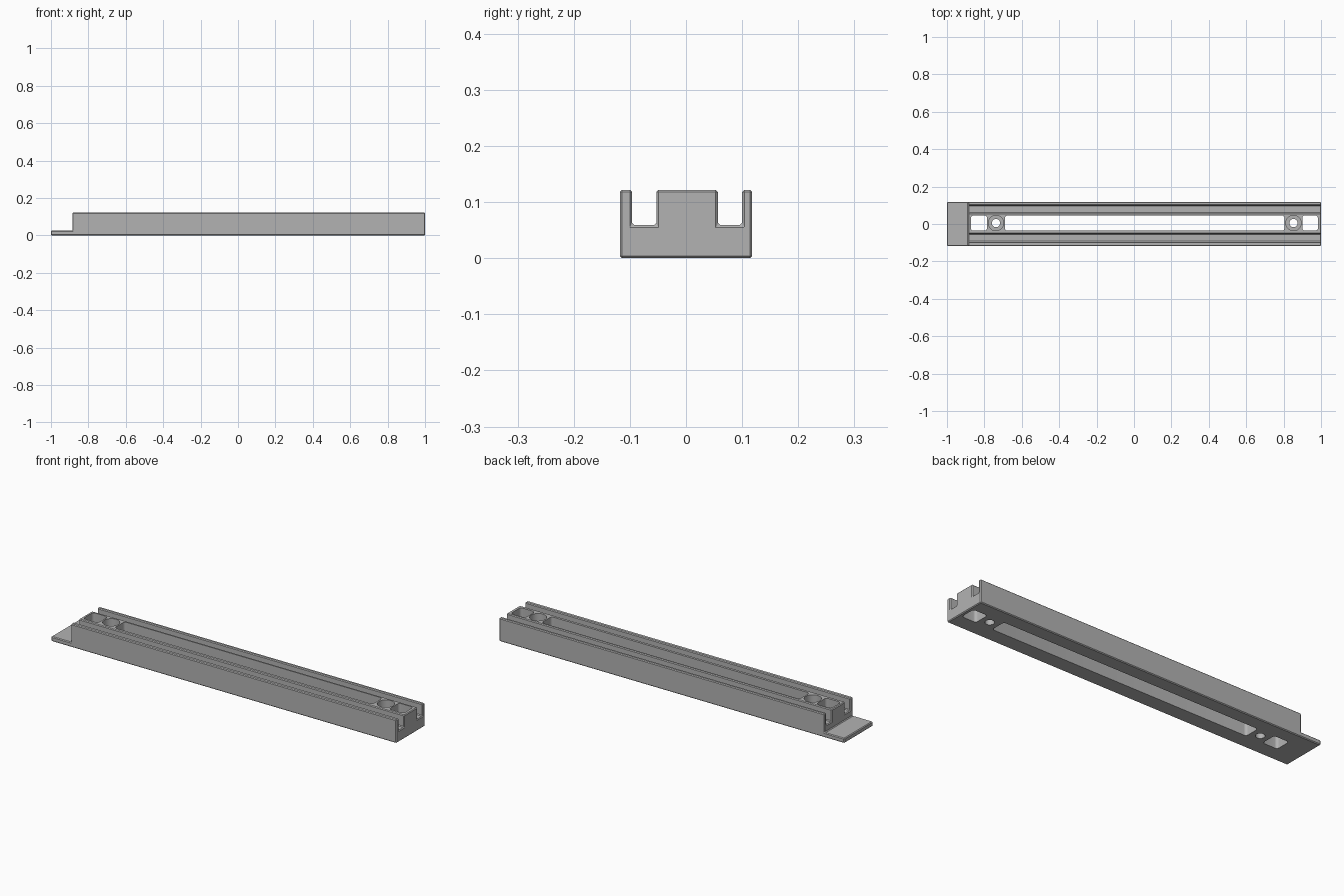
import bpy, bmesh
from mathutils import Matrix, Vector

cube = bpy.data.objects.get("Cube")
if cube:
    bpy.data.objects.remove(cube, do_unlink=True)

HEIGHT, FLOOR, FLANGE = 0.122, 0.059, 0.025
STEP_X, MID_Y = -0.885, 0.005

grey = bpy.data.materials.new("plain grey")
grey.use_nodes = True
grey.diffuse_color = (0.45, 0.45, 0.45, 1)
grey.node_tree.nodes["Principled BSDF"].inputs["Base Color"].default_value = grey.diffuse_color


def finish(bm, name):
    bmesh.ops.recalc_face_normals(bm, faces=bm.faces)
    mesh = bpy.data.meshes.new(name)
    bm.to_mesh(mesh)
    bm.free()
    mesh.materials.append(grey)
    obj = bpy.data.objects.new(name, mesh)
    bpy.context.collection.objects.link(obj)
    return obj


def box(name, lo, hi, radius=0):
    """Box with optionally rounded upright edges."""
    lo, hi = Vector(lo), Vector(hi)
    bm = bmesh.new()
    bmesh.ops.create_cube(bm, size=1, matrix=Matrix.Translation((lo + hi) / 2)
                          @ Matrix.Diagonal((*(hi - lo), 1)))
    if radius:
        upright = [e for e in bm.edges if abs(e.verts[0].co.z - e.verts[1].co.z) > 0.01]
        bmesh.ops.bevel(bm, geom=upright, offset=radius, segments=5, profile=0.5, affect='EDGES')
    return finish(bm, name)


def cylinder(name, x, radius, z0, z1):
    bm = bmesh.new()
    bmesh.ops.create_cone(bm, cap_ends=True, segments=48, radius1=radius, radius2=radius,
                          depth=z1 - z0, matrix=Matrix.Translation((x, MID_Y, (z0 + z1) / 2)))
    return finish(bm, name)


def apply(obj, mod):
    bpy.context.view_layer.objects.active = obj
    bpy.ops.object.modifier_apply(modifier=mod.name)


def cut(obj, cutter):
    mod = obj.modifiers.new("cut", 'BOOLEAN')
    mod.operation, mod.solver, mod.object = 'DIFFERENCE', 'EXACT', cutter
    apply(obj, mod)
    bpy.data.objects.remove(cutter, do_unlink=True)


# Rail: cross-section with two grooves, swept along x
section = [(-0.118, 0), (0.118, 0), (0.118, HEIGHT), (0.1, HEIGHT), (0.1, FLOOR),
           (0.057, FLOOR), (0.057, HEIGHT), (-0.053, HEIGHT), (-0.053, FLOOR),
           (-0.096, FLOOR), (-0.096, HEIGHT), (-0.118, HEIGHT)]
bm = bmesh.new()
face = bm.faces.new([bm.verts.new((-1, y, z)) for y, z in section])
swept = bmesh.ops.extrude_face_region(bm, geom=[face])["geom"]
bmesh.ops.translate(bm, vec=(2, 0, 0),
                    verts=[v for v in swept if isinstance(v, bmesh.types.BMVert)])
rail = finish(bm, "grooved_rail")

# Thin end flange, then a small chamfer on the edges
cut(rail, box("flange_cutter", (-1.1, -0.2, FLANGE), (STEP_X, 0.2, 0.2)))
chamfer = rail.modifiers.new("chamfer", 'BEVEL')
chamfer.width, chamfer.segments, chamfer.limit_method = 0.004, 1, 'ANGLE'
apply(rail, chamfer)

# Long slot and end pockets through the centre block
for x0, x1 in ((-0.872, -0.786), (-0.69, 0.804), (0.9, 0.983)):
    cut(rail, box("pocket_cutter", (x0, MID_Y - 0.041, -0.1), (x1, MID_Y + 0.041, 0.2), 0.014))

# Counterbored screw holes
for x in (-0.738, 0.853):
    cut(rail, cylinder("bore_cutter", x, 0.041, 0.04, 0.2))
    cut(rail, cylinder("hole_cutter", x, 0.022, -0.1, 0.1))

# Smooth curved walls, sharp edges kept
rail.select_set(True)
bpy.context.view_layer.objects.active = rail
bpy.ops.object.shade_smooth_by_angle(angle=0.5)
